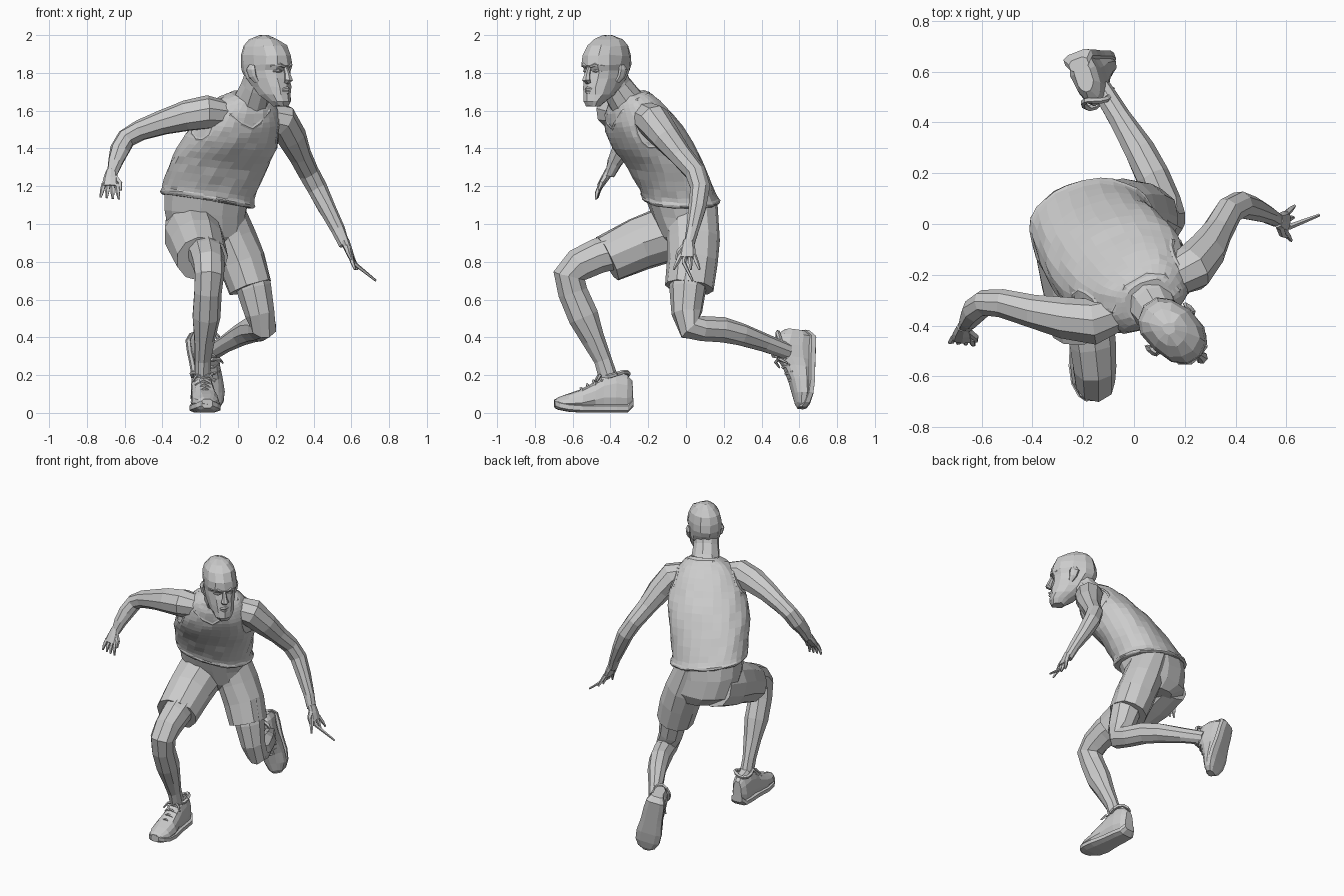
import bpy, math, random
from mathutils import Vector as V, Matrix
from mathutils.bvhtree import BVHTree

random.seed(4)
TAU = math.tau


def sgn_pow(v, p):
    return math.copysign(abs(v) ** p, v)


def loft(name, rings, jitter=0.0, matrix=None, cap=True):
    """Skin a list of equal point rings with flat quads; returns (verts, faces)."""
    n = len(rings[0])
    verts = [p + V([random.uniform(-jitter, jitter) for _ in range(3)]) for r in rings for p in r]
    if matrix:
        verts = [matrix @ p for p in verts]
    faces = [(i * n + j, i * n + (j + 1) % n, (i + 1) * n + (j + 1) % n, (i + 1) * n + j)
             for i in range(len(rings) - 1) for j in range(n)]
    if cap:
        faces += [tuple(reversed(range(n))), tuple(range(len(verts) - n, len(verts)))]
    me = bpy.data.meshes.new(name)
    me.from_pydata(verts, [], faces)
    me.update()
    ob = bpy.data.objects.new(name, me)
    bpy.context.collection.objects.link(ob)
    return verts, faces


def limb(name, path, ref=(1, 0, 0), n=9, jitter=0.0, matrix=None):
    """Tube along path; each entry is x, y, z, radius[, second radius]."""
    pts, rings = [V(p[:3]) for p in path], []
    for i, p in enumerate(pts):
        t = V()
        if i:
            t += (p - pts[i - 1]).normalized()
        if i < len(pts) - 1:
            t += (pts[i + 1] - p).normalized()
        t.normalize()
        u = V(ref) - t * t.dot(V(ref))
        u.normalize()
        w = t.cross(u)
        a, b = path[i][3], path[i][-1]
        rings.append([p + u * a * math.cos(TAU * k / n) + w * b * math.sin(TAU * k / n) for k in range(n)])
    return loft(name, rings, jitter, matrix)


def body_ring(z, cx, cy, hw, hd, yaw, roll, pitch, n=28, fold=0.0):
    """Elliptical body section, turned by yaw and sloped sideways and forwards."""
    c, s, ring = math.cos(yaw), math.sin(yaw), []
    for k in range(n):
        a = TAU * k / n
        f = 1 + fold * math.sin(5 * a + z * 17) + fold * math.sin(9 * a - z * 31)
        x, y = hw * f * sgn_pow(math.cos(a), 0.88), hd * f * sgn_pow(math.sin(a), 0.88)
        ring.append(V((cx + x * c - y * s, cy + x * s + y * c, z + roll * x + pitch * y)))
    return ring


def spline(keys, steps):
    out = []
    for i in range(len(keys) - 1):
        p = [keys[max(0, min(len(keys) - 1, i + d))] for d in (-1, 0, 1, 2)]
        for s in range(steps):
            t = s / steps
            out.append([0.5 * (2 * b + (c - a) * t + (2 * a - 5 * b + 4 * c - d) * t * t
                               + (3 * b - a - 3 * c + d) * t ** 3) for a, b, c, d in zip(*p)])
    return out + [list(keys[-1])]


# Tank top torso: z, centre x, centre y, half width, half depth, yaw, roll, pitch
torso_keys = [
    (1.12, -.16, -.03, .240, .195, .20, -.16, .0), (1.135, -.16, -.03, .250, .206, .20, -.16, .0),
    (1.17, -.155, -.045, .243, .198, .22, -.15, .0), (1.30, -.11, -.105, .255, .195, .33, -.10, .05),
    (1.42, -.05, -.175, .258, .195, .42, -.04, .12), (1.52, -.005, -.235, .235, .168, .45, 0, .22),
    (1.60, .025, -.275, .200, .135, .45, 0, .3), (1.655, .045, -.295, .15, .105, .45, 0, .3),
    (1.685, .06, -.305, .095, .080, .45, 0, .3)]
torso = loft("tank_top", [body_ring(*k, fold=.010) for k in spline(torso_keys, 3)], .0025)
tree = BVHTree.FromPolygons(*torso)


def trim(name, points, r=.008):
    """Closed fabric edging laid onto the torso surface."""
    hits = [tree.find_nearest(V(p))[:2] for p in points]
    rings = []
    for i, (p, nrm) in enumerate(hits):
        t = (hits[(i + 1) % len(hits)][0] - hits[i - 1][0]).normalized()
        w = t.cross(nrm).normalized()
        rings.append([p + nrm * r * .7 * math.cos(TAU * k / 5) + w * r * 1.4 * math.sin(TAU * k / 5) for k in range(5)])
    loft(name, rings + [rings[0]], cap=False)


neck_loop = [(.05, -.20, 1.69), (-.03, -.25, 1.68), (-.08, -.34, 1.65), (-.04, -.43, 1.58), (.03, -.46, 1.52),
             (.09, -.44, 1.49), (.13, -.41, 1.53), (.17, -.34, 1.60), (.17, -.26, 1.65), (.12, -.20, 1.69)]
trim("collar", neck_loop)
for name, c, ax in (("right_armhole", (-.19, -.37, 1.57), (-.9, -.3, .1)), ("left_armhole", (.20, -.17, 1.53), (.8, .4, -.1))):
    ax = V(ax).normalized()
    u = ax.cross(V((0, 0, 1))).normalized()
    w = u.cross(ax)
    trim(name, [V(c) + u * .115 * math.cos(TAU * k / 14) + w * .125 * math.sin(TAU * k / 14) for k in range(14)])

# Shorts
loft("shorts_seat", [body_ring(*k, n=14) for k in (
    (.86, -.13, .04, .12, .10, .1, 0, 0), (.93, -.16, .02, .205, .155, .15, 0, 0),
    (1.05, -.175, -.01, .215, .175, .2, -.1, 0), (1.15, -.165, -.03, .225, .185, .2, -.16, 0))], .004)
limb("shorts_left_leg", [(-.10, .03, 1.10, .12, .14), (-.03, .04, .92, .128, .14), (.02, .035, .80, .126, .135),
                         (.065, .02, .665, .118, .132)], n=11, jitter=.004)
limb("shorts_right_leg", [(-.24, .05, .99, .15, .14), (-.238, -.10, .945, .157, .15), (-.215, -.25, .895, .15, .142),
                          (-.19, -.415, .815, .14, .13)], n=11, jitter=.004)

# Bare legs
limb("right_leg", [(-.19, -.30, .88, .105), (-.165, -.47, .83, .095), (-.155, -.565, .785, .087, .092), (-.152, -.618, .725, .08, .085),
                   (-.16, -.60, .64, .075, .08), (-.168, -.545, .51, .074, .082), (-.178, -.49, .39, .056, .062),
                   (-.188, -.44, .28, .042, .05), (-.19, -.405, .17, .042, .05)], jitter=.003)
limb("left_leg", [(.04, .03, .82, .10), (.085, .01, .66, .095, .098), (.115, .005, .53, .08, .085), (.133, .025, .455, .07, .078),
                  (.115, .085, .445, .07, .068), (.07, .19, .44, .068, .07), (.02, .29, .415, .06, .062),
                  (-.06, .42, .37, .046, .05), (-.13, .54, .325, .042, .045)], ref=(.9, .45, 0), jitter=.003)

# Bare arms
limb("right_arm", [(-.07, -.35, 1.58, .075), (-.16, -.385, 1.59, .092), (-.27, -.37, 1.57, .083), (-.40, -.345, 1.535, .066),
                   (-.52, -.315, 1.495, .056), (-.592, -.31, 1.455, .052), (-.627, -.34, 1.39, .053),
                   (-.65, -.378, 1.325, .041), (-.668, -.405, 1.26, .028)], ref=(0, 1, .1), jitter=.003)
limb("left_arm", [(.15, -.21, 1.57, .08), (.23, -.175, 1.55, .092), (.283, -.105, 1.46, .08), (.328, -.03, 1.365, .063),
                  (.372, .05, 1.275, .056), (.418, .075, 1.19, .055), (.468, .06, 1.09, .048),
                  (.53, .035, .97, .036), (.565, .015, .89, .029)], ref=(.6, -.6, .2), jitter=.003)


# Hands
def hand(side_name, wrist, d, side, curl, spread, stretch=0):
    d, side, wrist = V(d).normalized(), V(side).normalized(), V(wrist)
    nrm = d.cross(side).normalized()
    entry = lambda p, *r: (*p, *r)
    limb(side_name + "_palm", [entry(wrist - d * .02, .028, .024), entry(wrist + d * .03, .040, .021),
                               entry(wrist + d * .078, .046, .017)], ref=side, n=8)
    for i in range(4):
        k = i - 1.5
        a = wrist + d * .065 + side * k * .023
        b = a + (d + side * k * spread) * .042 + nrm * curl * .015
        c = b + (d * (1 - .4 * abs(curl)) + side * k * spread) * .04 + nrm * curl * .035
        if i == 1 and stretch:   # one outstretched finger
            c = V((.73, .035, .70))
        limb(f"{side_name}_finger_{i + 1}", [entry(a, .013), entry(b, .012), entry(c, .006)], ref=side, n=5)
    a = wrist + d * .015 - side * .02
    limb(side_name + "_thumb", [entry(a, .017), entry(a + d * .035 - side * .03, .014),
                                entry(a + d * .075 - side * .036 + nrm * curl * .02, .007)], ref=nrm, n=5)


hand("left", (.572, .012, .895), (.36, -.06, -.9), (.1, 1, 0), 0, .28, 1)
hand("right", (-.672, -.415, 1.265), (-.05, -.5, -.8), (-1, .1, .1), .4, .12)

# Neck and head, head modelled facing -y then turned
limb("neck", [(.045, -.28, 1.60, .115, .105), (.075, -.325, 1.66, .092), (.10, -.37, 1.73, .083), (.125, -.405, 1.81, .083)], n=10, jitter=.003)
head_at = Matrix.Translation((.156, -.427, 1.625)) @ Matrix.Rotation(math.radians(48), 4, 'Z') @ Matrix.Diagonal((1.06, 1.17, 1.01, 1))
rings = []
for z, yf, yb, w in ((0, -.112, -.05, .033), (.025, -.123, -.02, .055), (.06, -.120, .03, .072), (.10, -.118, .075, .082),
                     (.145, -.113, .108, .092), (.185, -.106, .126, .096), (.215, -.120, .133, .099),
                     (.265, -.115, .133, .100), (.315, -.088, .118, .088), (.35, -.045, .088, .060), (.37, 0, .04, .025)):
    rings.append([V((w * sgn_pow(math.cos(TAU * k / 12), .9), (yf + yb) / 2 + (yb - yf) / 2 * sgn_pow(math.sin(TAU * k / 12), .85), z))
                  for k in range(12)])
loft("head", rings, .004, head_at)
limb("nose", [(0, -.108, .205, .010), (0, -.122, .165, .014), (0, -.130, .138, .024, .018), (0, -.116, .122, .018, .01)], n=6, matrix=head_at)
limb("upper_lip", [(-.034, -.104, .086, .004), (0, -.122, .09, .011), (.034, -.104, .086, .004)], ref=(0, 0, 1), n=5, matrix=head_at)
limb("lower_lip", [(-.03, -.105, .076, .004), (0, -.121, .072, .011), (.03, -.105, .076, .004)], ref=(0, 0, 1), n=5, matrix=head_at)
for s, side in ((-1, "right"), (1, "left")):
    limb(side + "_brow", [(s * .012, -.114, .206, .008), (s * .04, -.109, .216, .01), (s * .075, -.08, .208, .005)], ref=(0, 0, 1), n=5, matrix=head_at)
    limb(side + "_eye", [(s * .018, -.102, .182, .004), (s * .038, -.1, .184, .010), (s * .06, -.084, .183, .004)], ref=(0, 0, 1), n=6, matrix=head_at)
    limb(side + "_ear", [(s * .085, -.005, .125, .008, .012), (s * .10, .008, .155, .012, .022), (s * .106, .015, .19, .012, .028),
                         (s * .10, .012, .215, .006, .016)], n=7, matrix=head_at)

# Running shoes: y from heel to toe, half width, underside, top
upper = [(0, .035, .05, .17), (-.03, .055, .02, .205), (-.09, .062, .02, .222), (-.155, .064, .02, .20),
         (-.20, .068, .02, .165), (-.27, .078, .02, .125), (-.34, .074, .025, .10), (-.39, .052, .035, .082), (-.412, .025, .045, .068)]


def shoe(side_name, heel, toe_dir, up):
    y = -V(toe_dir).normalized()
    z = V(up) - y * y.dot(V(up))
    z.normalize()
    m = Matrix.Translation(heel) @ Matrix((y.cross(z), y, z)).transposed().to_4x4()

    def section(yy, w, lo, hi, n, taper):
        pts = []
        for k in range(n):
            a = TAU * (k + .5) / n
            sz = sgn_pow(math.sin(a), .75)
            pts.append(V((w * sgn_pow(math.cos(a), .6) * (1 - taper * max(0, sz)), yy, (lo + hi) / 2 + (hi - lo) / 2 * sz)))
        return pts
    loft(side_name + "_shoe", [section(*u, 12, .3) for u in upper], .003, m)
    loft(side_name + "_sole", [section(u[0] * 1.01 + .004, u[1] * 1.05 + .004, max(0, u[2] - .02), u[2] + .03, 8, 0) for u in upper], 0, m)
    limb(side_name + "_shoe_collar", [(.053 * math.cos(TAU * k / 12), -.085 + .066 * math.sin(TAU * k / 12),
                                       .206 + .012 * math.sin(TAU * k / 6), .012) for k in range(13)], ref=(0, 0, 1), n=5, matrix=m)
    for i in range(4):
        yy, zz = -.165 - .033 * i, .193 - .020 * i
        limb(f"{side_name}_lace_{i + 1}", [(-.045, yy, zz - .026, .006), (0, yy - .008, zz - .003, .008), (.045, yy, zz - .026, .006)],
             ref=(0, 0, 1), n=5, matrix=m)
    for s in (-1, 1):
        limb(f"{side_name}_lace_loop_{'ab'[s > 0]}", [(0, -.165, .195, .007), (s * .035, -.175, .198, .009), (s * .06, -.195, .165, .005)],
             ref=(0, 0, 1), n=5, matrix=m)


shoe("right", (-.20, -.285, 0), (.09, -1, 0), (0, 0, 1))
shoe("left", (-.235, .68, .42), (.24, -.05, -1), (.36, -.93, 0))
